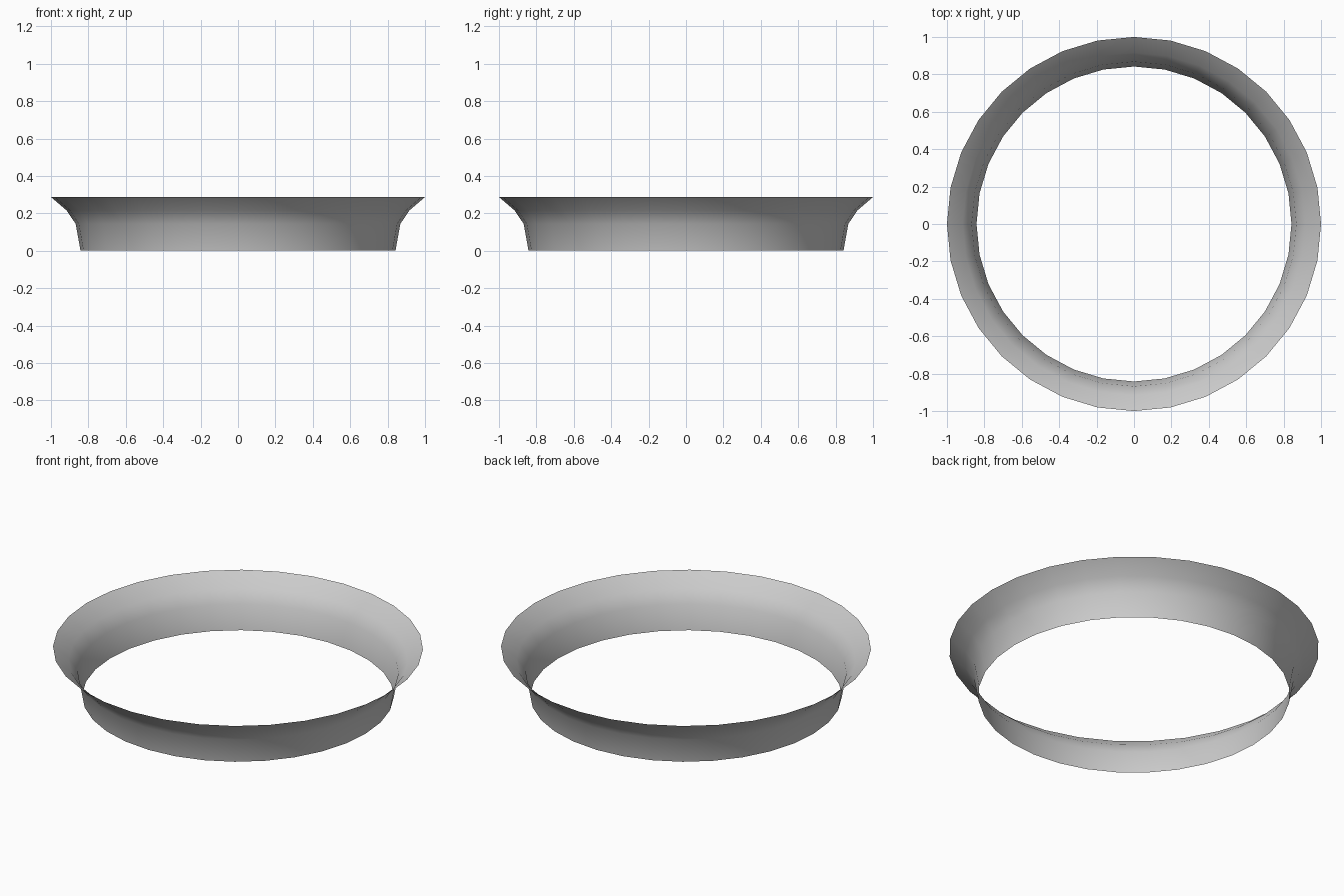
import bpy, bmesh
from math import cos, sin, tau

if "Cube" in bpy.data.objects:
    bpy.data.objects.remove(bpy.data.objects["Cube"])

SIDES = 32
# Flared wall profile: (radius, height), bottom to rim
PROFILE = [(0.842, 0.0), (0.868, 0.144), (0.916, 0.215), (1.0, 0.287)]

# Open ring: a single sheet revolved around z
bm = bmesh.new()
rings = [[bm.verts.new((r * cos(tau * i / SIDES), r * sin(tau * i / SIDES), z))
          for i in range(SIDES)] for r, z in PROFILE]
for low, high in zip(rings, rings[1:]):
    for i in range(SIDES):
        j = (i + 1) % SIDES
        face = bm.faces.new((low[i], low[j], high[j], high[i]))
        face.smooth = True

mesh = bpy.data.meshes.new("flared_ring")
bm.to_mesh(mesh)
bm.free()
ring = bpy.data.objects.new("flared_ring", mesh)
bpy.context.collection.objects.link(ring)
